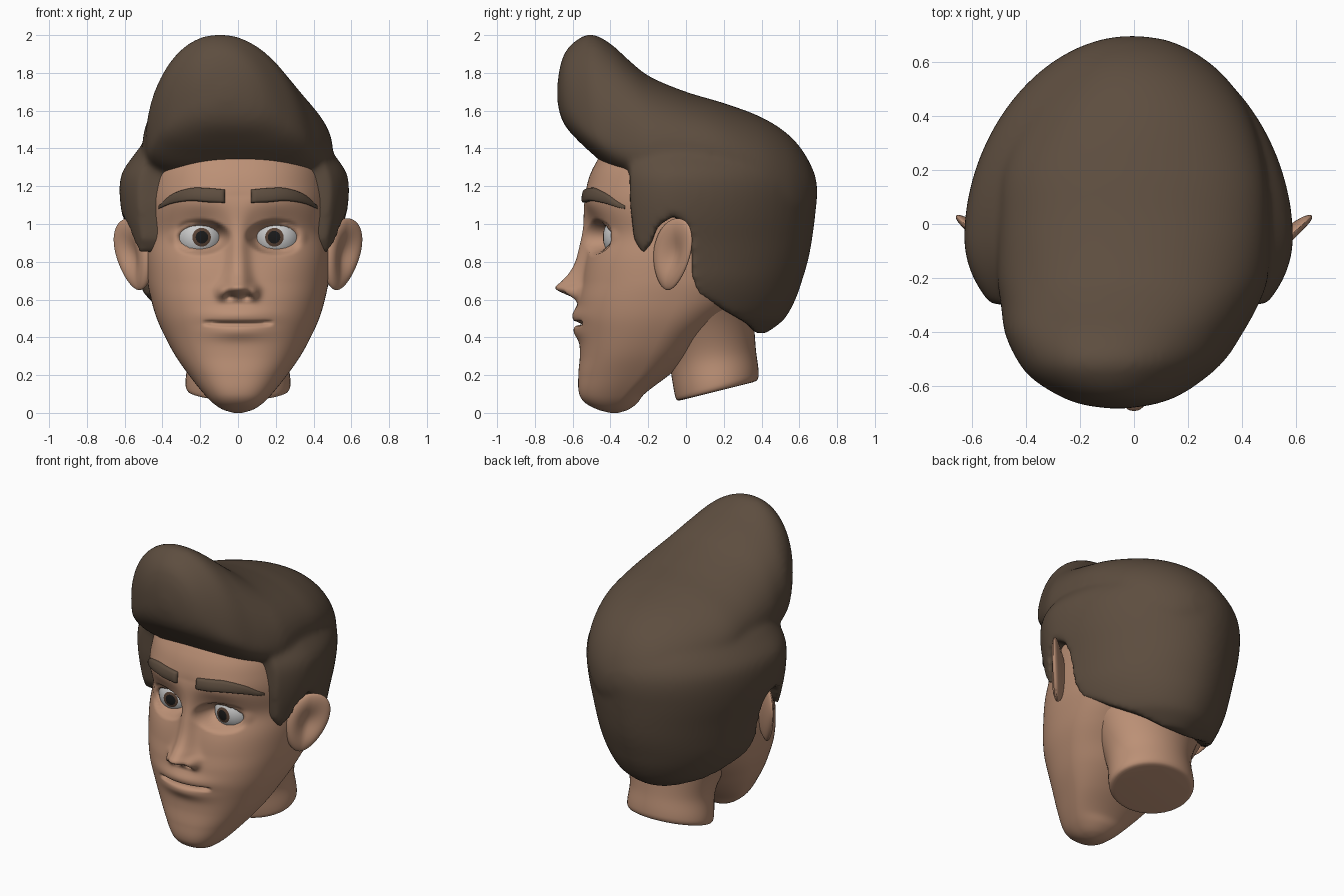
import bpy, bmesh, math
from mathutils import Vector

if "Cube" in bpy.data.objects:
    bpy.data.objects.remove(bpy.data.objects["Cube"])


def material(name, rgb):
    m = bpy.data.materials.new(name)
    m.diffuse_color = (*rgb, 1)
    m.use_nodes = True
    m.node_tree.nodes["Principled BSDF"].inputs["Base Color"].default_value = m.diffuse_color
    return m


SKIN = material("skin", (0.50, 0.28, 0.18))
HAIR = material("hair", (0.11, 0.075, 0.05))
WHITE = material("eye_white", (0.8, 0.8, 0.8))
IRIS = material("iris", (0.10, 0.055, 0.035))
PUPIL = material("pupil", (0.01, 0.01, 0.01))


def finish(name, bm, *mats):
    bmesh.ops.recalc_face_normals(bm, faces=bm.faces)
    for f in bm.faces:
        f.smooth = True
    me = bpy.data.meshes.new(name)
    bm.to_mesh(me)
    bm.free()
    for m in mats:
        me.materials.append(m)
    ob = bpy.data.objects.new(name, me)
    bpy.context.collection.objects.link(ob)
    return ob


def loft(name, rings, mat):
    bm = bmesh.new()
    vs = [[bm.verts.new(p) for p in r] for r in rings]
    n = len(vs[0])
    for a, b in zip(vs, vs[1:]):
        for i in range(n):
            j = (i + 1) % n
            bm.faces.new((a[i], a[j], b[j], b[i]))
    bm.faces.new(vs[0])
    bm.faces.new(vs[-1])
    return finish(name, bm, mat)


def spline(table, t):
    """Smooth interpolation of table rows keyed by their first column."""
    k = max(0, min(len(table) - 2, sum(r[0] <= t for r in table) - 1))
    p, q = table[k], table[k + 1]
    o, s = table[max(k - 1, 0)], table[min(k + 2, len(table) - 1)]
    h = q[0] - p[0]
    u = max(0, min(1, (t - p[0]) / h))
    out = []
    for c in range(1, len(p)):
        m0 = (q[c] - o[c]) / (q[0] - o[0]) * h
        m1 = (s[c] - p[c]) / (s[0] - p[0]) * h
        out.append((2*u**3 - 3*u*u + 1) * p[c] + (u**3 - 2*u*u + u) * m0
                   + (3*u*u - 2*u**3) * q[c] + (u**3 - u*u) * m1)
    return out


def power(v, n):
    return math.copysign(abs(v) ** (2 / n), v)


def bump(x, z, cx, cz, sx, sz):
    return math.exp(-((x - cx) / sx) ** 2 - ((z - cz) / sz) ** 2)


# head: z, half width, front y, widest y, back y
HEAD = [(0, .02, -.40, -.38, -.36), (.015, .075, -.46, -.38, -.31), (.05, .13, -.53, -.37, -.26),
        (.1, .18, -.565, -.33, -.22), (.2, .26, -.57, -.25, -.09), (.3, .33, -.562, -.2, .03),
        (.4, .385, -.565, -.15, .13), (.5, .43, -.575, -.1, .26), (.6, .46, -.57, -.06, .4),
        (.7, .48, -.55, -.03, .48), (.9, .495, -.525, 0, .56), (1.1, .49, -.53, 0, .58),
        (1.2, .48, -.525, .01, .58), (1.3, .46, -.49, .02, .56), (1.4, .42, -.42, .05, .52),
        (1.5, .31, -.28, .08, .40), (1.56, .17, -.1, .08, .25), (1.58, .02, .06, .08, .1)]
# nose: z, projection, half width
NOSE = [(.58, 0, .08), (.61, .03, .08), (.635, .09, .078), (.66, .135, .078), (.69, .115, .07),
        (.74, .075, .06), (.8, .052, .055), (.9, .038, .052), (1.0, .02, .06), (1.1, .008, .09), (1.15, 0, .1)]
EYE, EYE_R = Vector((.205, -.31, .93)), .13


def squareness(z):
    return 2.4 - .3 * math.exp(-((z - .95) / .1) ** 2)


def features(x, y, z):
    x = abs(x)
    if .58 < z < 1.15:
        h, w = spline(NOSE, z)
        y -= h * math.exp(-(x / w) ** 2.5)
    y -= .045 * bump(x, z, .085, .635, .028, .035)              # nostril wing
    y += .05 * bump(x, z, .045, .615, .02, .014)                # nostril
    y -= .026 * bump(x, z, 0, .515, .17, .042) + .026 * bump(x, z, 0, .43, .15, .042)
    if x < .19:                                                 # mouth line
        y += .045 * min(1, (.19 - x) / .05) * math.exp(-((z - .472 - .15 * x * x) / .009) ** 2)
    y -= .015 * bump(x, z, .22, 1.12, .16, .06)                 # brow ridge
    y += .035 * bump(x, z, .19, .95, .13, .11)                  # socket
    e = math.hypot((x - EYE.x) / .107, (z - EYE.z) / .062)
    if e < 1.6:                                                 # eyelids wrap the eyeball
        r2 = min((x - EYE.x) ** 2 + (z - EYE.z) ** 2, .0115)
        ys = EYE.y - math.sqrt(EYE_R ** 2 - r2) - max(-.03, min(.014, (e - 1) * .25))
        u = max(0, (e - 1) / .6)
        u = u * u * (3 - 2 * u)
        y = ys + (y - ys) * u
    return y


def face_y(x, z):
    hw, yf, yc, yb = spline(HEAD, z)
    n = squareness(z)
    y = yc - (yc - yf) * max(0, 1 - abs(x / hw) ** n) ** (1 / n)
    return features(x, y, z)


rings = []
for i in range(161):
    z = 1.58 * (i / 160) ** 1.08
    hw, yf, yc, yb = spline(HEAD, z)
    ring = []
    for k in range(160):
        t = -math.pi + 2 * math.pi * k / 160
        a = t - .45 * math.sin(t)
        n = squareness(z) if math.cos(a) > 0 else 2.1
        x, c = hw * power(math.sin(a), n), power(math.cos(a), n)
        y = yc - c * (yc - yf if c > 0 else yb - yc)
        ring.append((x, features(x, y, z) if c > .2 else y, z))
    rings.append(ring)
loft("head", rings, SKIN)

# neck with slanted base: height, half width, half depth, centre y, slant
NECK = [(.115, .24, .19, .165, .25), (.118, .265, .21, .165, .25), (.15, .278, .222, .163, .25),
        (.3, .27, .23, .14, .15), (.45, .32, .25, .11, .1), (.6, .4, .27, .08, 0)]
rings = []
for i in range(25):
    z = .115 + .485 * (i / 24) ** 1.8
    hw, d, yc, s = spline(NECK, z)
    rings.append([(hw * math.cos(a), yc + d * math.sin(a), z + s * d * math.sin(a))
                  for a in (2 * math.pi * k / 48 for k in range(48))])
loft("neck", rings, SKIN)

for side, label in ((-1, "left"), (1, "right")):
    # eyeball, pole facing forward and slightly inward, iris and pupil as polar rings
    bm = bmesh.new()
    bmesh.ops.create_uvsphere(bm, u_segments=32, v_segments=24, radius=EYE_R)
    for f in bm.faces:
        ang = math.degrees(f.calc_center_median().angle(Vector((0, 0, 1))))
        f.material_index = 2 if ang < 12 else 1 if ang < 22 else 0
    for v in bm.verts:
        x, y, z = v.co
        x -= .12 * z * side
        d = Vector((x, -z, y)).normalized() * EYE_R
        v.co = (side * EYE.x + d.x, EYE.y + d.y, EYE.z + d.z)
    finish(label + "_eye", bm, WHITE, IRIS, PUPIL)

    # ear: flattened, dished ellipsoid leaning outward and back
    bm = bmesh.new()
    bmesh.ops.create_uvsphere(bm, u_segments=40, v_segments=32, radius=1)
    u_dir, n_dir = Vector((.73, .68, 0)), Vector((.68, -.73, 0))
    for v in bm.verts:
        x, y, z = v.co
        r2 = (x - .1) ** 2 + z * z
        t = y * .036 * (1 + max(0, -x)) - (.045 * math.exp(-r2 / .3) if y > 0 else 0)
        p = Vector((.55, -.07, .84 + .19 * z)) + u_dir * (.133 * x * (1 + .22 * z) + .038 * z) + n_dir * t
        v.co = (side * p.x, p.y, p.z)
    finish(label + "_ear", bm, SKIN)

    # eyebrow: x, bottom z, top z
    BROW = [(.07, 1.112, 1.182), (.16, 1.115, 1.19), (.25, 1.122, 1.19), (.35, 1.108, 1.157), (.42, 1.08, 1.097)]
    rings = []
    for i in range(25):
        x = .07 + .35 * i / 24
        zb, zt = spline(BROW, x)
        th = .02 * (.5 if i in (0, 24) else 1)
        ring = []
        for k in range(16):
            a = 2 * math.pi * k / 16
            z = (zb + zt) / 2 + (zt - zb) / 2 * power(math.sin(a), 4)
            ring.append((side * x, face_y(x, z) - th * power(math.cos(a), 3), z))
        rings.append(ring)
    loft(label + "_eyebrow", rings, HAIR)

# side and back hair: z, half width, back y
SIDES = [(.42, .3, .42), (.46, .36, .48), (.5, .42, .525), (.6, .48, .58), (.7, .52, .615), (.8, .54, .645),
         (.9, .56, .665), (1.05, .595, .685), (1.18, .608, .695), (1.27, .595, .68), (1.36, .535, .63),
         (1.45, .46, .53), (1.52, .36, .37)]
rings = []
for i in range(45):
    z = .42 + 1.1 * i / 44
    hw, yb = spline(SIDES, z)
    ring = []
    for k in range(72):
        a = 2 * math.pi * k / 72
        s, c = math.sin(a), math.cos(a)
        n = 2 if c > 0 else 1.9
        ring.append((-.02 + hw * power(s, n), -.05 - power(c, n) * (.45 if c > 0 else yb + .05), z))
    rings.append(ring)
hair = loft("hair", rings, HAIR)

# side silhouette trimming sideburn, ear gap and nape
TRIM = [(-.3, 1.7), (-.3, 1.3), (-.295, 1.1), (-.275, .92), (-.23, .84), (-.185, .89), (-.15, .99), (-.07, 1.04),
        (.01, 1.0), (.03, .85), (.03, .72), (.06, .63), (.18, .555), (.32, .475), (.37, .42), (.8, .4), (.8, 1.7)]
cutter = loft("hair_trim", [[(x, y, z) for y, z in TRIM] for x in (-.8, .8)], HAIR)

# top hair sweeping up to the quiff: y, centre x, half width, bottom, widest, top z
TOP = [(-.682, -.06, .03, 1.66, 1.69, 1.73), (-.67, -.06, .12, 1.59, 1.69, 1.82), (-.64, -.055, .21, 1.52, 1.64, 1.91),
       (-.57, -.055, .32, 1.44, 1.55, 1.98), (-.5, -.045, .385, 1.375, 1.49, 2.005), (-.4, -.035, .44, 1.29, 1.43, 1.955),
       (-.3, -.015, .475, 1.235, 1.4, 1.865), (-.2, -.005, .5, 1.2, 1.4, 1.785), (0, 0, .5, 1.2, 1.4, 1.7),
       (.2, 0, .485, 1.15, 1.36, 1.64), (.4, .01, .42, 1.05, 1.27, 1.565), (.54, .01, .33, 1.0, 1.2, 1.475),
       (.63, 0, .23, 1.0, 1.17, 1.37), (.68, 0, .12, 1.08, 1.17, 1.26), (.695, 0, .03, 1.15, 1.17, 1.19)]
rings = []
for i in range(81):
    y = .0065 - .6885 * math.cos(math.pi * i / 80)
    xc, hw, zb, zm, zt = spline(TOP, y)
    lean = .1 * max(0, min(1, (.1 - y) / .5))
    ring = []
    for k in range(72):
        a = 2 * math.pi * k / 72
        s, n = math.sin(a), 2.05 if math.sin(a) > 0 else 2.8
        dz = power(s, n) * (zt - zm if s > 0 else zm - zb)
        ring.append((xc + hw * power(math.cos(a), n) - lean * max(dz, 0), y, zm + dz))
    rings.append(ring)
top = loft("hair_top", rings, HAIR)

# trim, merge and soften the hair into one mass
for op, other in (("INTERSECT", cutter), ("UNION", top)):
    m = hair.modifiers.new(op, 'BOOLEAN')
    m.operation, m.object, m.solver = op, other, 'EXACT'
m = hair.modifiers.new("blend", 'REMESH')
m.mode, m.voxel_size, m.use_smooth_shade = 'VOXEL', .017, True
m = hair.modifiers.new("soften", 'SMOOTH')
m.factor, m.iterations = .5, 12
bpy.context.view_layer.update()
mesh = bpy.data.meshes.new_from_object(hair.evaluated_get(bpy.context.evaluated_depsgraph_get()))
hair.modifiers.clear()
hair.data = mesh
mesh.materials.clear()
mesh.materials.append(HAIR)
for helper in (cutter, top):
    bpy.data.objects.remove(helper)
